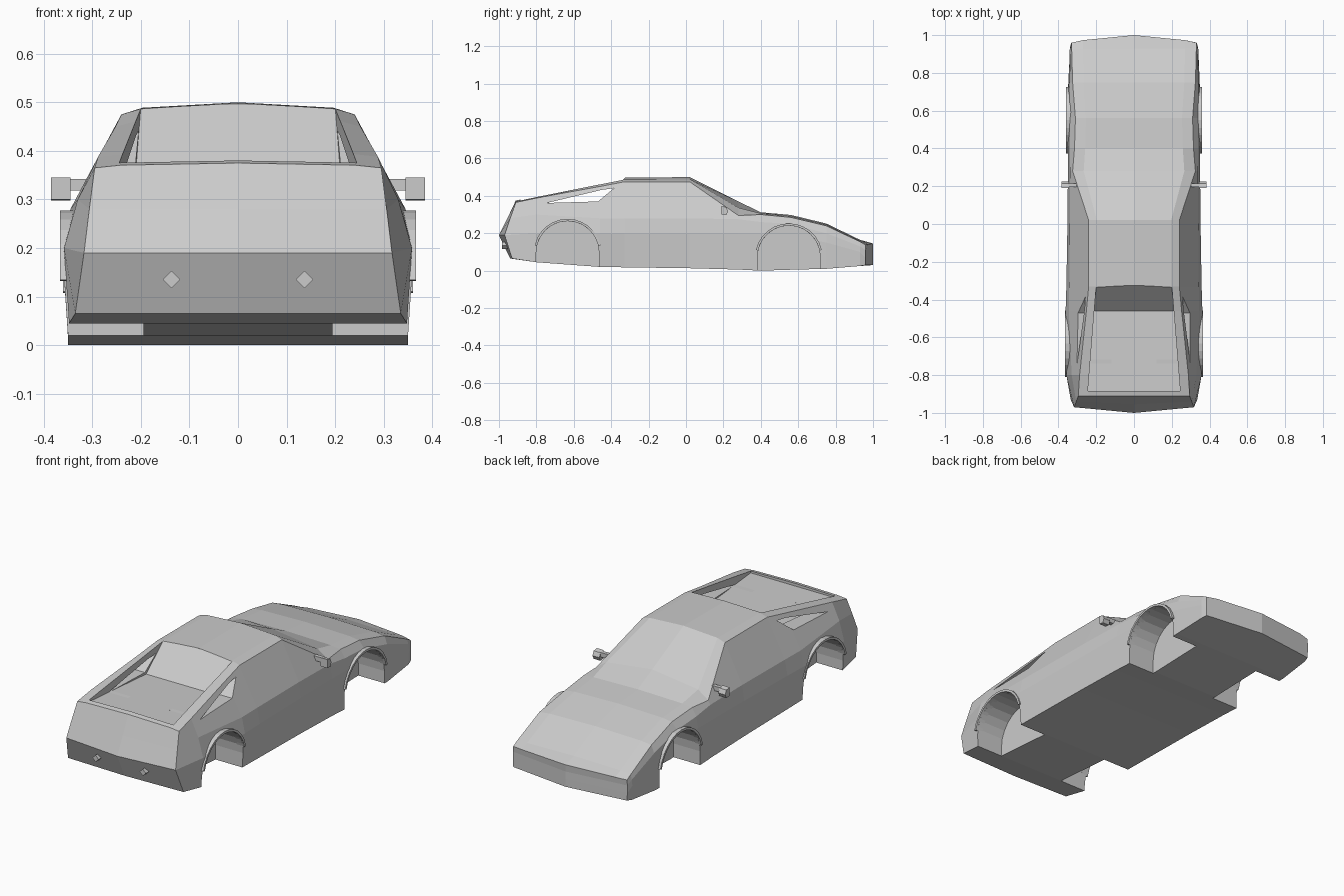
import bpy, bmesh, math

if "Cube" in bpy.data.objects:
    bpy.data.objects.remove(bpy.data.objects["Cube"])


def make(name, verts, faces):
    bm = bmesh.new()
    vs = [bm.verts.new(v) for v in verts]
    for f in faces:
        bm.faces.new([vs[i] for i in f])
    bmesh.ops.recalc_face_normals(bm, faces=bm.faces)
    me = bpy.data.meshes.new(name)
    bm.to_mesh(me)
    bm.free()
    ob = bpy.data.objects.new(name, me)
    bpy.context.collection.objects.link(ob)
    return ob


def prism(name, pts, x0, x1):
    """Extrude a (y, z) outline along x; x0 and x1 may be functions of y."""
    fx = [x if callable(x) else (lambda y, x=x: x) for x in (x0, x1)]
    n = len(pts)
    verts = [(f(y), y, z) for f in fx for y, z in pts]
    faces = [list(range(n)), list(range(n, 2 * n))]
    faces += [(i, (i + 1) % n, n + (i + 1) % n, n + i) for i in range(n)]
    return make(name, verts, faces)


def cut(body, cutter):
    cutter.hide_render = True
    m = body.modifiers.new("cut", 'BOOLEAN')
    m.operation, m.solver, m.object = 'DIFFERENCE', 'EXACT', cutter
    bpy.context.view_layer.objects.active = body
    bpy.ops.object.modifier_apply(modifier=m.name)
    bpy.data.objects.remove(cutter)


def arc(y, z, r, a0=0, a1=180, n=12):
    angles = [math.radians(a0 + (a1 - a0) * i / n) for i in range(n + 1)]
    return [(y + r * math.cos(a), z + r * math.sin(a)) for a in angles]


# Body cross-sections: y, waist y shift, sill x z, waist x z, shoulder x z, roof edge x z, centre z
sections = [
    (-.91, -.06, .335, .065, .317, .19, .306, .28, .295, .365, .375),
    (-.80, 0, .348, .045, .358, .20, .330, .30, .288, .388, .398),
    (-.46, 0, .350, .020, .362, .20, .345, .28, .252, .450, .472),
    (-.33, 0, .350, .018, .358, .20, .343, .28, .240, .475, .498),
    (.02, 0, .350, .013, .352, .20, .340, .28, .240, .475, .500),
    (.28, 0, .350, .006, .350, .20, .338, .275, .325, .295, .370),
    (.40, 0, .350, .000, .350, .20, .340, .26, .315, .300, .312),
    (.56, 0, .350, .005, .352, .19, .340, .25, .310, .285, .298),
    (.75, 0, .348, .010, .345, .15, .340, .20, .325, .240, .252),
    (.93, 0, .338, .025, .340, .10, .337, .13, .330, .155, .165),
    (.96, 0, .330, .030, .332, .07, .332, .11, .330, .138, .145),
]
verts, faces = [], []
for k, (y, d, xb, zb, xw, zw, xs, zs, xr, zr, zc) in enumerate(sections):
    bow = .04 if k == len(sections) - 1 else 0
    half = [(xb, y + d / 3, zb), (xw, y + d, zw), (xs, y + d / 2, zs), (xr, y, zr),
            (.82 * xr, y + .33 * bow, zr + .55 * (zc - zr))]
    verts += [(0, y + d / 2 + bow, zb)] + half + [(0, y + bow, zc)]
    verts += [(-x, yy, z) for x, yy, z in reversed(half)]
N = 12
for k in range(len(sections) - 1):
    for i in range(N):
        j = (i + 1) % N
        faces.append((k * N + i, k * N + j, k * N + N + j, k * N + N + i))
# Bowed tail and nose panels
for b, ys in ((0, (-1.0, -.955)), ((len(sections) - 1) * N, (1.0, 1.0))):
    w = len(verts)
    verts += [(0, ys[0], verts[b + 2][2]), (0, ys[1], verts[b + 3][2])]
    for s in (1, -1):
        p = [b + (s * i) % N for i in range(7)]
        faces += [(p[0], p[1], p[2], w), (w, p[2], p[3], w + 1),
                  (w + 1, p[3], p[4], p[5], p[6])]
body = make("car_body", verts, faces)

# Sunken engine deck between the rear buttresses, with sloping rear window
edge = lambda y: .20 + .08 * (-.33 - y)
cut(body, prism("deck_cutter", [(-.325, .6), (-.325, .497), (-.46, .358), (-.885, .366), (-.885, .6)],
                lambda y: -edge(y), edge))

# Open triangular windows through the buttresses
for s in (1, -1):
    cut(body, prism("buttress_window_cutter",
                    [(-.745, .362), (-.47, .37), (-.385, .441), (-.45, .432)], s * .12, s * .5))

# Wheel wells and raised arch lips
for label, y, z, r, lip_x in (("front", .55, .073, .168, .360), ("rear", -.633, .097, .168, .366)):
    for s in (1, -1):
        cut(body, prism("well_cutter", arc(y, z, r) + [(y - r, -.2), (y + r, -.2)], s * .195, s * .6))
        prism(label + "_arch_lip", arc(y, z, r + .012, 12, 168) + arc(y, z, r, 168, 12),
              s * .325, s * lip_x)

for s in (1, -1):
    # Door mirrors with short arms
    prism("door_mirror", [(.19, .30), (.215, .298), (.225, .318), (.215, .34), (.19, .345)],
          s * .345, s * .385)
    prism("mirror_arm", [(.195, .318), (.215, .318), (.215, .342), (.195, .342)], s * .30, s * .35)
    # Diamond-shaped tail pipes
    c, h = s * .137, .018
    ring = [(c - h, .135), (c, .135 - h), (c + h, .135), (c, .135 + h)]
    make("tail_pipe", [(x, yy, z) for yy in (-.985, -.94) for x, z in ring],
         [(0, 1, 2, 3), (4, 5, 6, 7)] + [(i, (i + 1) % 4, 4 + (i + 1) % 4, 4 + i) for i in range(4)])
